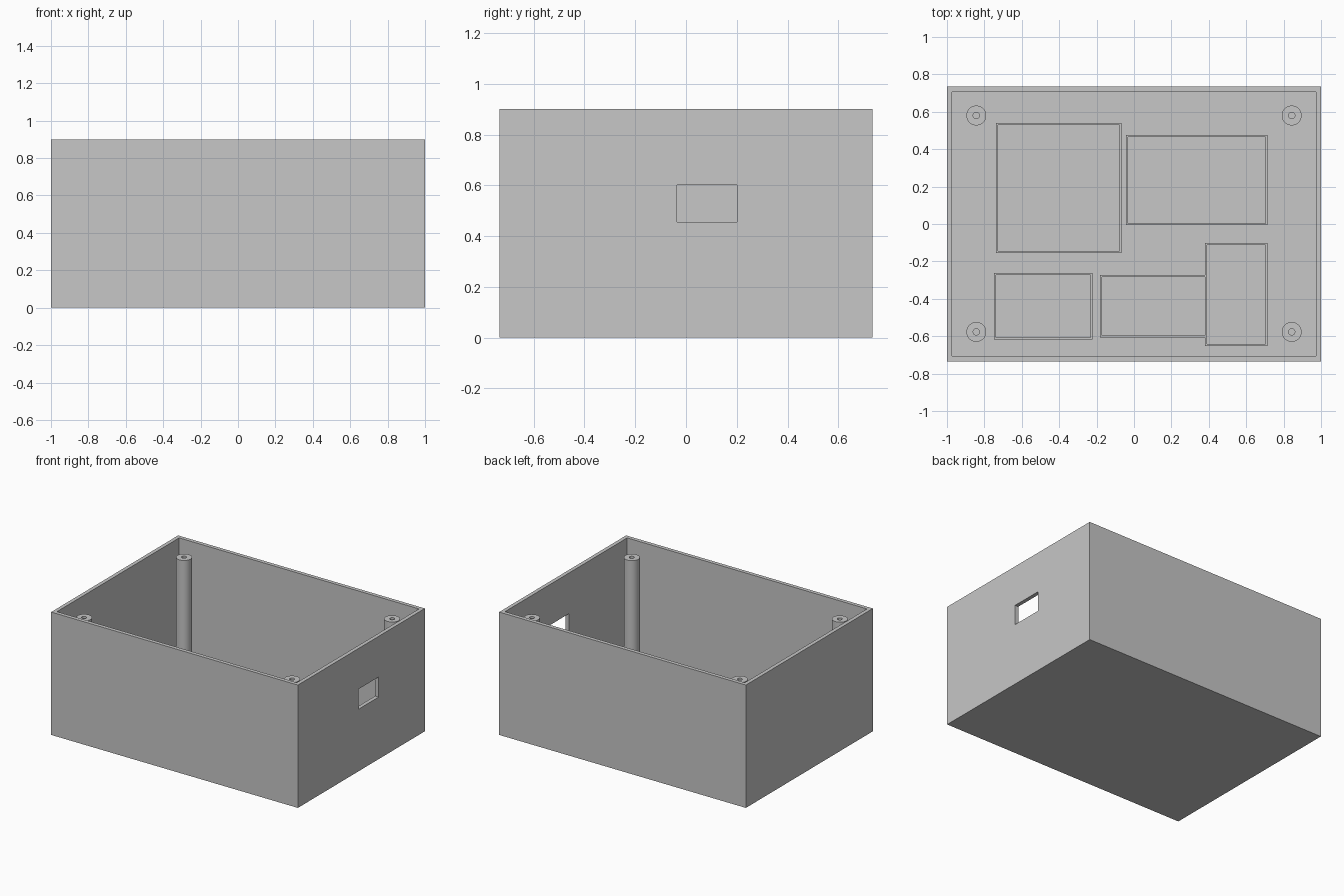
import bpy
from mathutils import Vector

cube = bpy.data.objects.get("Cube")
if cube:
    bpy.data.objects.remove(cube, do_unlink=True)

HALF_Y, HEIGHT, WALL, FLOOR = 0.735, 0.9, 0.028, 0.03
POST_TOP, RIM_TOP = 0.842, 0.055

grey = bpy.data.materials.new("light grey plastic")
grey.use_nodes = True
grey.diffuse_color = (0.57, 0.57, 0.57, 1)
grey.node_tree.nodes["Principled BSDF"].inputs["Base Color"].default_value = (0.57, 0.57, 0.57, 1)


def finish(name):
    obj = bpy.context.object
    obj.name = name
    obj.data.materials.append(grey)
    return obj


def box(name, low, high):
    low, high = Vector(low), Vector(high)
    bpy.ops.mesh.primitive_cube_add(size=1, location=(low + high) / 2)
    obj = finish(name)
    obj.scale = high - low
    bpy.ops.object.transform_apply(location=False, rotation=False, scale=True)
    return obj


def cylinder(name, x, y, radius, bottom, top, sides):
    bpy.ops.mesh.primitive_cylinder_add(
        vertices=sides, radius=radius, depth=top - bottom, location=(x, y, (top + bottom) / 2))
    return finish(name)


def cut(target, cutter):
    mod = target.modifiers.new("cut", 'BOOLEAN')
    mod.operation, mod.solver, mod.object = 'DIFFERENCE', 'EXACT', cutter
    bpy.ops.object.select_all(action='DESELECT')
    bpy.context.view_layer.objects.active = target
    target.select_set(True)
    bpy.ops.object.modifier_apply(modifier=mod.name)
    bpy.data.objects.remove(cutter, do_unlink=True)


# Open case with a port opening in its left wall
case = box("case", (-1, -HALF_Y, 0), (1, HALF_Y, HEIGHT))
inner_x, inner_y = 1 - WALL, HALF_Y - WALL
cut(case, box("cavity", (-inner_x, -inner_y, FLOOR), (inner_x, inner_y, HEIGHT + 0.1)))
cut(case, box("port", (0.9, -0.035, 0.455), (1.1, 0.2, 0.602)))

# Corner screw posts with holes
for side, x in (("right", -0.843), ("left", 0.843)):
    for end, y in (("front", -0.577), ("back", 0.58)):
        post = cylinder(f"{end}_{side}_post", x, y, 0.053, FLOOR - 0.01, POST_TOP, 48)
        cut(post, cylinder("screw_hole", x, y, 0.017, 0.1, HEIGHT, 24))
        bpy.ops.object.shade_smooth_by_angle()

# Low rims on the floor that locate the components: x0, y0, x1, y1
rims = {
    "large_rim": (-0.738, -0.155, -0.067, 0.54),
    "wide_rim": (-0.043, -0.006, 0.713, 0.475),
    "small_rim": (-0.748, -0.617, -0.222, -0.262),
    "middle_rim": (-0.181, -0.607, 0.39, -0.273),
    "tall_rim": (0.38, -0.652, 0.713, -0.102),
}
EDGE = 0.01
for name, (x0, y0, x1, y1) in rims.items():
    rim = box(name, (x0, y0, FLOOR - 0.01), (x1, y1, RIM_TOP))
    cut(rim, box("pocket", (x0 + EDGE, y0 + EDGE, 0), (x1 - EDGE, y1 - EDGE, 0.2)))
